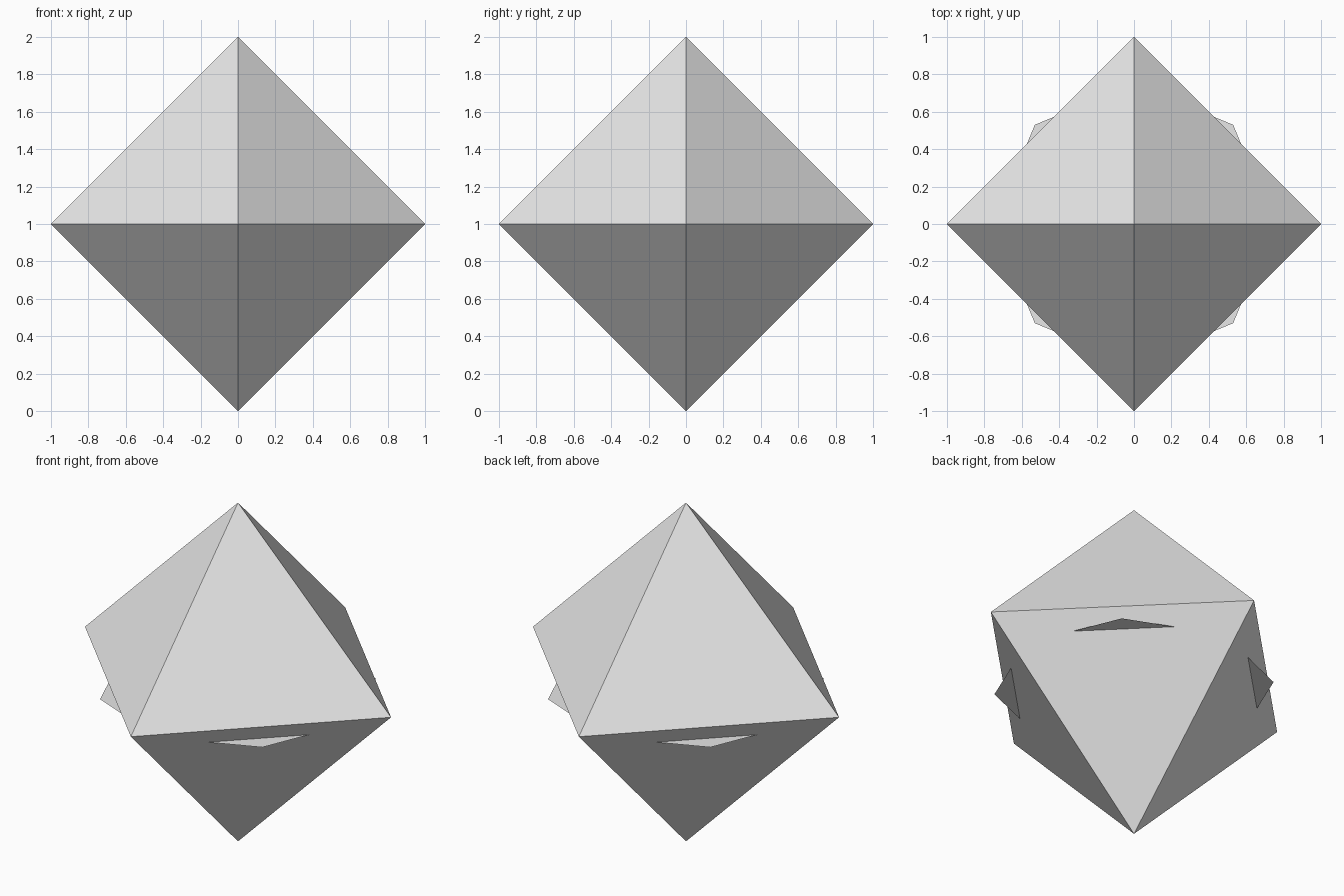
import bpy
import bmesh
from mathutils import Vector

default_cube = bpy.data.objects.get("Cube")
if default_cube:
    bpy.data.objects.remove(default_cube, do_unlink=True)

CENTRE = Vector((0, 0, 1))

# Single plain grey material
grey = bpy.data.materials.new("light_grey")
grey.use_nodes = True
colour = (0.8, 0.8, 0.8, 1)
grey.diffuse_color = colour
grey.node_tree.nodes["Principled BSDF"].inputs["Base Color"].default_value = colour


def add_object(name, bm):
    """Turn a bmesh into a flat-shaded grey object."""
    mesh = bpy.data.meshes.new(name)
    bm.to_mesh(mesh)
    bm.free()
    mesh.materials.append(grey)
    obj = bpy.data.objects.new(name, mesh)
    bpy.context.collection.objects.link(obj)
    return obj


# Octahedron body: hull of a point at each end of the three axes
bm = bmesh.new()
for axis in range(3):
    for side in (-1, 1):
        point = CENTRE.copy()
        point[axis] += side
        bm.verts.new(point)
bmesh.ops.convex_hull(bm, input=bm.verts[:])
bmesh.ops.recalc_face_normals(bm, faces=bm.faces[:])
add_object("octahedron_body", bm)

# Flat eight-sided disc whose corners poke through the lower faces
bm = bmesh.new()
bmesh.ops.create_circle(bm, cap_ends=True, segments=8, radius=0.75)
disc = add_object("octagonal_disc", bm)
disc.location.z = 0.9
